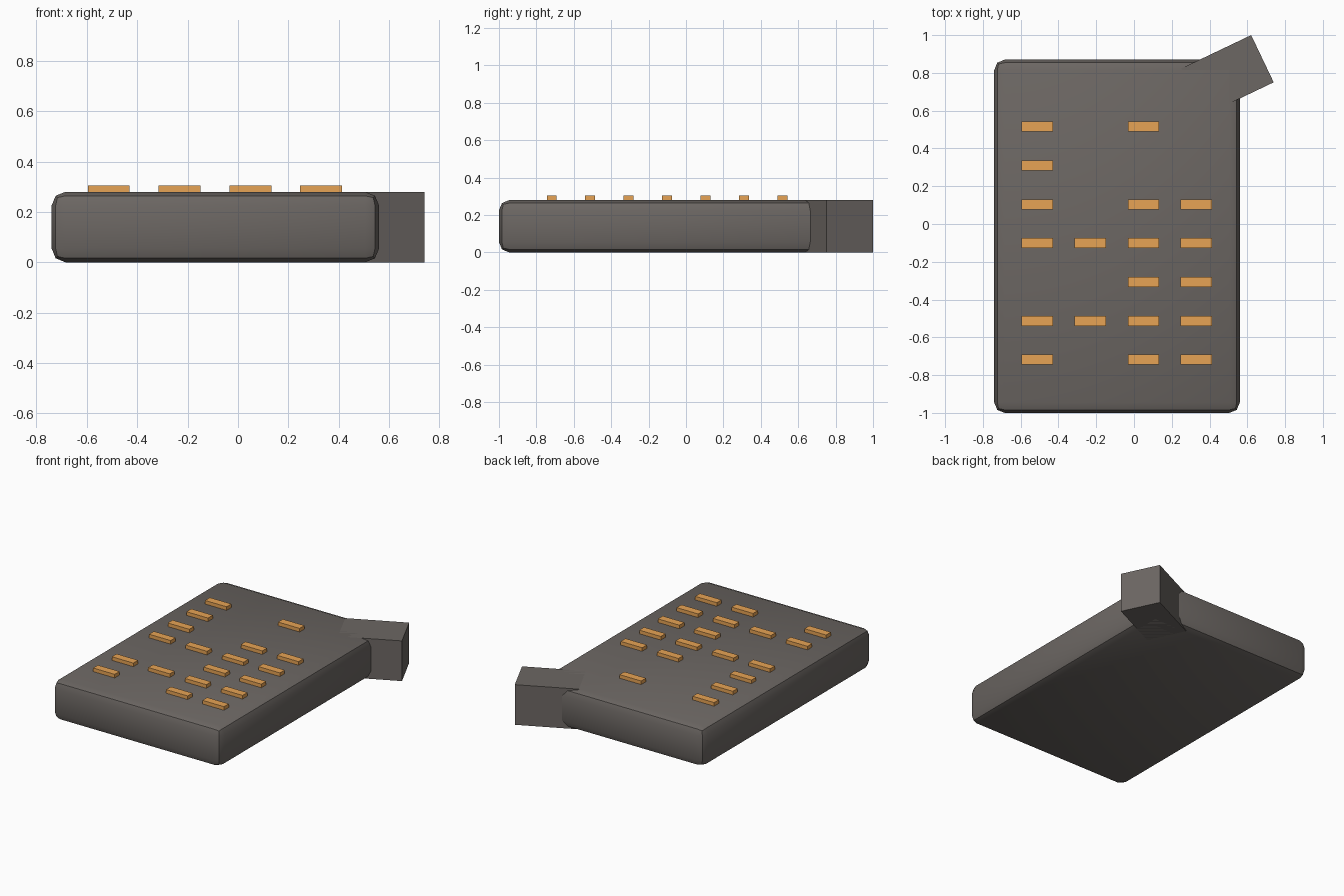
import bpy, math

if "Cube" in bpy.data.objects:
    bpy.data.objects.remove(bpy.data.objects["Cube"])


def material(name, color):
    m = bpy.data.materials.new(name)
    m.diffuse_color = (*color, 1)
    m.use_nodes = True
    m.node_tree.nodes["Principled BSDF"].inputs["Base Color"].default_value = m.diffuse_color
    return m


def box(name, center, size, mat, turn=0):
    bpy.ops.mesh.primitive_cube_add(size=1, location=center)
    ob = bpy.context.object
    ob.name = name
    ob.scale = size
    bpy.ops.object.transform_apply(location=False, rotation=False, scale=True)
    ob.rotation_euler.z = turn
    ob.data.materials.append(mat)
    return ob


grey = material("dark_warm_grey", (0.15, 0.135, 0.125))
orange = material("orange", (0.8, 0.37, 0.09))
H = 0.28

# Slab body with rounded edges
body = box("body", (-0.09, -0.065, H / 2), (1.3, 1.87, H), grey)
bevel = body.modifiers.new("rounded_edges", 'BEVEL')
bevel.width = 0.055
bevel.segments = 2
bpy.ops.object.modifier_apply(modifier=bevel.name)
bpy.ops.object.shade_smooth_by_angle(angle=math.radians(30))

# Angled block poking out of the back right corner
turn, length = math.radians(25.5), 0.41
box("corner_block",
    (0.68 - math.cos(turn) * length / 2, 0.875 - math.sin(turn) * length / 2, H / 2),
    (length, 0.277, H), grey, turn)

# Raised bars on a grid, each row listing its filled columns
columns = (-0.513, -0.232, 0.05, 0.33)
rows = ("02", "0", "023", "0123", "23", "0123", "023")
for r, filled in enumerate(rows):
    for c in filled:
        box(f"bar_{r}_{c}", (columns[int(c)], 0.515 - 0.2055 * r, H + 0.0075),
            (0.166, 0.053, 0.035), orange)
